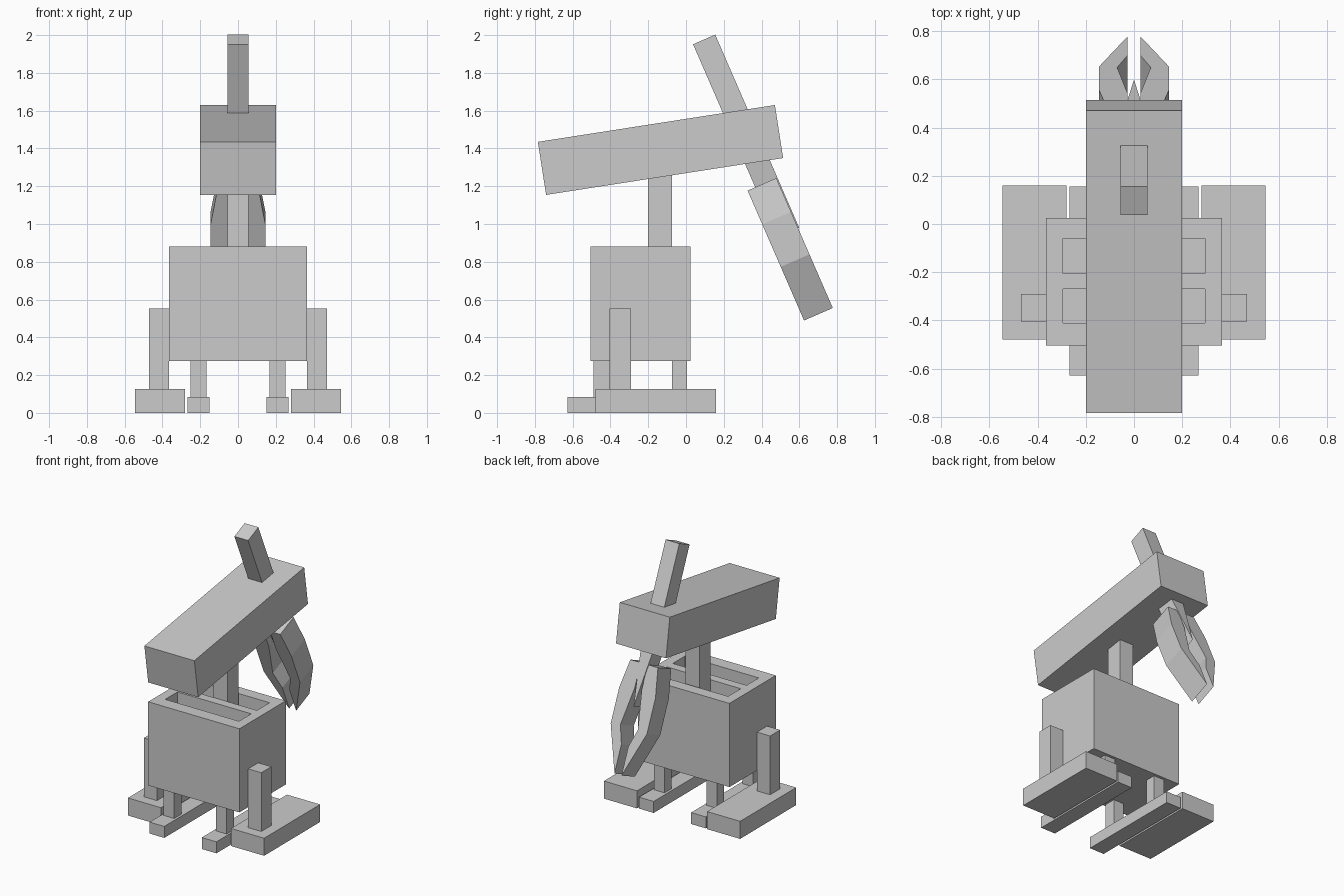
import bpy, bmesh, math
from mathutils import Matrix, Vector

if "Cube" in bpy.data.objects:
    bpy.data.objects.remove(bpy.data.objects["Cube"])

grey = bpy.data.materials.new("light grey")
grey.diffuse_color = (0.6, 0.6, 0.6, 1)
grey.use_nodes = True
grey.node_tree.nodes["Principled BSDF"].inputs["Base Color"].default_value = grey.diffuse_color


def finish(bm, name):
    bmesh.ops.recalc_face_normals(bm, faces=bm.faces)
    me = bpy.data.meshes.new(name)
    bm.to_mesh(me)
    bm.free()
    me.materials.append(grey)
    ob = bpy.data.objects.new(name, me)
    bpy.context.collection.objects.link(ob)
    return ob


def box(name, x, y, z):
    """Box given by its (min, max) range on each axis."""
    bm = bmesh.new()
    bmesh.ops.create_cube(bm, size=1)
    for v in bm.verts:
        v.co = Vector([r[0] if c < 0 else r[1] for c, r in zip(v.co, (x, y, z))])
    return finish(bm, name)


def slab(name, outline, depth, origin, tilt):
    """Outline in (x, distance down), extruded through depth, tilted about x."""
    bm = bmesh.new()
    face = bm.faces.new([bm.verts.new((x, -depth / 2, -t)) for x, t in outline])
    new = bmesh.ops.extrude_face_region(bm, geom=[face])["geom"]
    bmesh.ops.translate(bm, vec=(0, depth, 0),
                        verts=[g for g in new if isinstance(g, bmesh.types.BMVert)])
    place = Matrix.Translation(origin) @ Matrix.Rotation(math.radians(tilt), 4, 'X')
    bmesh.ops.transform(bm, matrix=place, verts=bm.verts)
    return finish(bm, name)


# body with two slots in its top: a grid whose slot cells are pushed down
body_x = (-0.365, -0.295, 0.295, 0.365)
body_y = (-0.505, -0.41, -0.27, -0.205, -0.06, 0.025)
top, bottom, slot_floor = 0.88, 0.275, 0.40
bm = bmesh.new()
grid = [[bm.verts.new((x, y, top)) for y in body_y] for x in body_x]
cells = {}
for i in range(3):
    for j in range(5):
        cells[i, j] = bm.faces.new((grid[i][j], grid[i + 1][j],
                                    grid[i + 1][j + 1], grid[i][j + 1]))
rim = [e for e in bm.edges if e.is_boundary]
skirt = bmesh.ops.extrude_edge_only(bm, edges=rim)["geom"]
for v in skirt:
    if isinstance(v, bmesh.types.BMVert):
        v.co.z = bottom
bmesh.ops.holes_fill(bm, edges=[e for e in bm.edges if e.is_boundary], sides=0)
for j in (1, 3):
    sunk = bmesh.ops.extrude_discrete_faces(bm, faces=[cells[1, j]])["faces"][0]
    for v in sunk.verts:
        v.co.z = slot_floor
# join the flat cells into single faces
bmesh.ops.dissolve_limit(bm, angle_limit=0.01, verts=bm.verts, edges=bm.edges)
finish(bm, "body")

# neck standing in the rear slot
box("neck", (-0.055, 0.055), (-0.2, -0.075), (slot_floor, 1.3))

# tilted head
slab("head", [(-0.2, -0.142), (0.2, -0.142), (0.2, 0.142), (-0.2, 0.142)],
     1.27, (0, -0.135, 1.392), 8.83)

# slanted rod through the head, pointed at its lower end
TILT = 23.5
slab("rod", [(-0.055, 0), (0.055, 0), (0.055, 0.68), (0, 1.115), (-0.055, 0.68)],
     0.128, (0, 0.096, 1.977), TILT)

# feet, legs and pincer claws on both sides
claw = [(0.028, 0), (0.11, 0), (0.145, 0.195), (0.145, 0.44), (0.028, 0.75),
        (0.028, 0.553), (0.07, 0.43), (0.028, 0.17)]
for side, s in (("left", -1), ("right", 1)):
    def span(a, b):
        return tuple(sorted((s * a, s * b)))
    box(side + "_outer_foot", span(0.28, 0.545), (-0.48, 0.16), (0, 0.127))
    box(side + "_outer_leg", span(0.365, 0.47), (-0.405, -0.29), (0.127, 0.552))
    box(side + "_inner_foot", span(0.15, 0.267), (-0.628, 0.155), (0, 0.083))
    box(side + "_front_inner_leg", span(0.168, 0.252), (-0.49, -0.405), (0.083, bottom))
    box(side + "_rear_inner_leg", span(0.168, 0.252), (-0.075, 0.005), (0.083, bottom))
    slab(side + "_claw", [(s * x, t) for x, t in claw], 0.166, (0, 0.402, 1.21), TILT)
